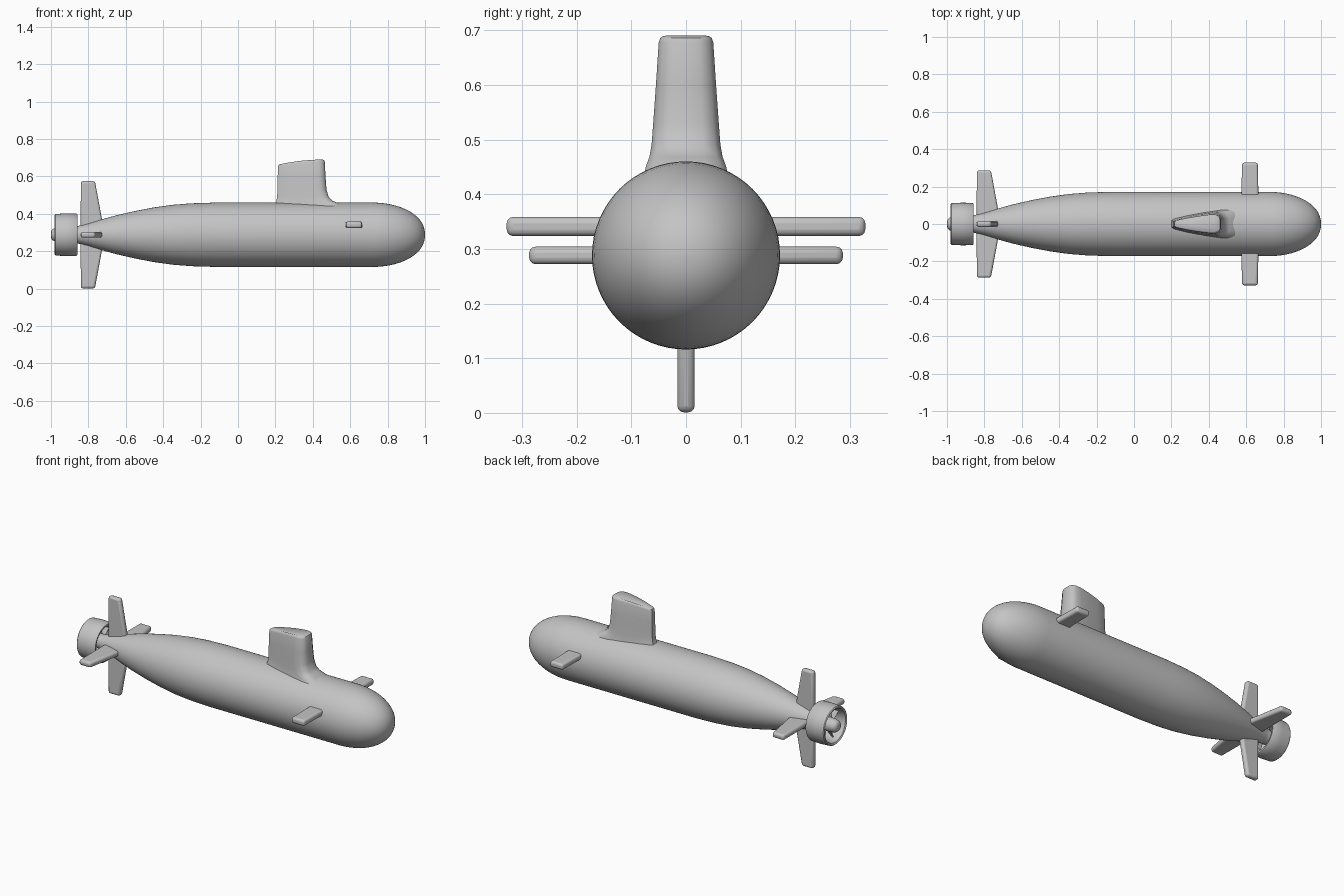
import bpy, bmesh, math
from mathutils import Vector, Matrix

cube = bpy.data.objects.get("Cube")
if cube:
    bpy.data.objects.remove(cube, do_unlink=True)

AXIS_Z = 0.288

grey = bpy.data.materials.new("hull grey")
grey.use_nodes = True
grey.diffuse_color = (0.55, 0.55, 0.55, 1)
grey.node_tree.nodes["Principled BSDF"].inputs["Base Color"].default_value = (0.55, 0.55, 0.55, 1)


def finish(name, bm, bevel=0, angle=35):
    bmesh.ops.recalc_face_normals(bm, faces=bm.faces)
    mesh = bpy.data.meshes.new(name)
    bm.to_mesh(mesh)
    bm.free()
    mesh.materials.append(grey)
    obj = bpy.data.objects.new(name, mesh)
    bpy.context.collection.objects.link(obj)
    if bevel:
        mod = obj.modifiers.new("rounded edges", "BEVEL")
        mod.width, mod.segments = bevel, 3
        mod.limit_method = 'ANGLE'
    bpy.ops.object.select_all(action='DESELECT')
    obj.select_set(True)
    bpy.context.view_layer.objects.active = obj
    bpy.ops.object.shade_smooth_by_angle(angle=math.radians(angle))
    return obj


def loft(bm, rings, caps=True, closed=False):
    """Skin a list of point rings that share one point count."""
    loops = [[bm.verts.new(p) for p in ring] for ring in rings]
    pairs = list(zip(loops, loops[1:]))
    if closed:
        pairs.append((loops[-1], loops[0]))
    n = len(loops[0])
    for a, b in pairs:
        for i in range(n):
            j = (i + 1) % n
            bm.faces.new((a[i], a[j], b[j], b[i]))
    if caps:
        bm.faces.new(loops[0])
        bm.faces.new(loops[-1])


def lathe(name, profile, closed=False, sides=64):
    """Turn an (x, radius) profile around the long axis."""
    bm = bmesh.new()
    steps = [2 * math.pi * i / sides for i in range(sides)]
    rings = [[(x, r * math.cos(t), AXIS_Z + r * math.sin(t)) for t in steps]
             for x, r in profile]
    loft(bm, rings, not closed, closed)
    return finish(name, bm)


def fin(name, root, tip, span, angle, z=AXIS_Z, thick=0.032):
    """Tapered plate growing from the axis; root and tip are x ranges."""
    bm = bmesh.new()
    turn = Matrix.Rotation(angle, 3, 'X')
    h = thick / 2
    rings = []
    for (x0, x1), d in ((root, 0), (tip, span)):
        rings.append([Vector((0, 0, z)) + turn @ Vector((x, d, t))
                      for x, t in ((x0, -h), (x1, -h), (x1, h), (x0, h))])
    loft(bm, rings)
    return finish(name, bm, bevel=0.012)


# Hull: tapered stern, straight middle, rounded bow
stern = [(-0.90, 0.038), (-0.85, 0.048), (-0.80, 0.061), (-0.73, 0.082),
         (-0.65, 0.104), (-0.55, 0.127), (-0.45, 0.146), (-0.35, 0.160),
         (-0.25, 0.168), (-0.12, 0.172), (0.3, 0.172), (0.72, 0.172)]
bow = []
for i in range(1, 15):
    a = math.pi / 2 * i / 14
    bow.append((0.72 + 0.28 * math.sin(a), max(0.172 * math.cos(a) ** 0.92, 0.002)))
lathe("hull", stern + bow)

# Propulsor: open duct, hub and blades
lathe("propeller_duct", [(-0.98, 0.106), (-0.975, 0.111), (-0.92, 0.114),
                         (-0.865, 0.113), (-0.858, 0.108), (-0.862, 0.094),
                         (-0.92, 0.088), (-0.975, 0.097)], closed=True)
lathe("propeller_hub", [(-1.0, 0.012), (-0.996, 0.025), (-0.985, 0.034),
                        (-0.965, 0.038), (-0.88, 0.042)], sides=32)
for i in range(7):
    bm = bmesh.new()
    turn = Matrix.Rotation(2 * math.pi * i / 7, 3, 'X')
    rings = []
    for r, twist in ((0.025, 0.9), (0.092, 0.5)):
        pitch = Matrix.Rotation(twist, 3, 'Z')
        rings.append([Vector((-0.92, 0, AXIS_Z)) + turn @ (pitch @ Vector((x, y, 0)) + Vector((0, 0, r)))
                      for x, y in ((-0.025, -0.003), (0.025, -0.003), (0.025, 0.003), (-0.025, 0.003))])
    loft(bm, rings)
    finish("propeller_blade_%d" % (i + 1), bm)

# Cross of stern fins
for i, name in enumerate(("left_stern_plane", "upper_rudder", "right_stern_plane", "lower_rudder")):
    fin(name, (-0.842, -0.712), (-0.84, -0.765), 0.287, math.pi / 2 * i)

# Bow planes
for name, angle in (("left_bow_plane", 0), ("right_bow_plane", math.pi)):
    fin(name, (0.57, 0.668), (0.578, 0.662), 0.328, angle, z=0.341, thick=0.035)

# Sail: teardrop sections, flared where they meet the hull
half = [(0, 0.26), (0.04, 0.38), (0.25, 0.62), (0.5, 0.83), (0.75, 0.99),
        (0.88, 1), (0.96, 0.84), (1, 0.5)]
outline = half + [(u, -v) for u, v in reversed(half)]
sections = [(0.40, 0.185, 0.59, 0.085, 0), (0.452, 0.198, 0.55, 0.073, 0),
            (0.468, 0.205, 0.508, 0.067, 0), (0.49, 0.209, 0.485, 0.063, 0),
            (0.53, 0.211, 0.473, 0.060, 0), (0.60, 0.212, 0.468, 0.055, 0.008),
            (0.677, 0.214, 0.464, 0.050, 0.025), (0.686, 0.217, 0.461, 0.047, 0.025),
            (0.690, 0.224, 0.454, 0.041, 0.025)]
bm = bmesh.new()
loft(bm, [[(x0 + u * (x1 - x0), v * w, z - drop * (1 - u) ** 2) for u, v in outline]
          for z, x0, x1, w, drop in sections])
finish("sail", bm, angle=40)
